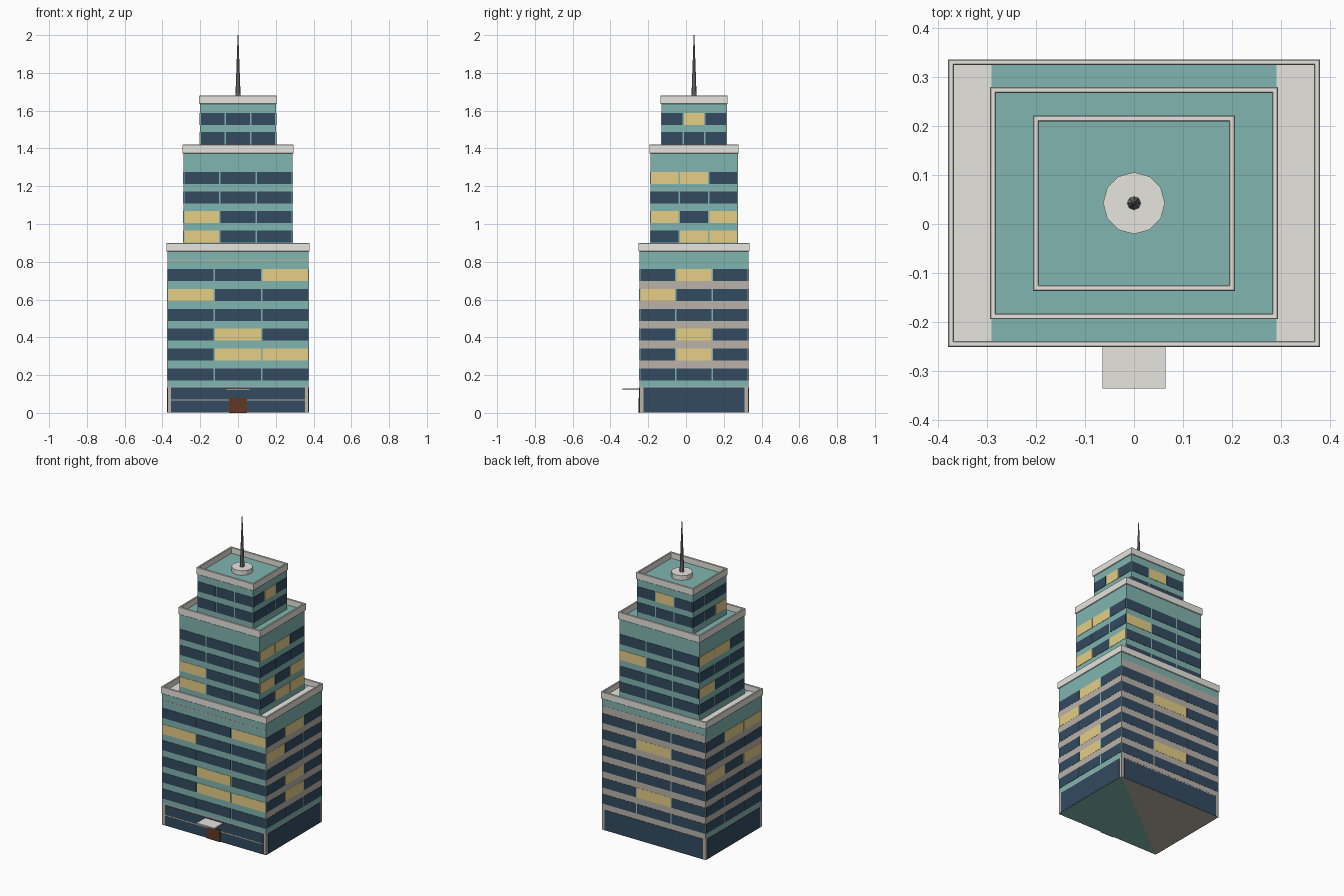
import bpy, bmesh
from math import pi
from mathutils import Matrix, Vector

cube = bpy.data.objects.get("Cube")
if cube:
    bpy.data.objects.remove(cube, do_unlink=True)

CY = 0.0425  # the tower sits slightly behind the entrance canopy


def material(name, rgb):
    m = bpy.data.materials.new(name)
    m.use_nodes = True
    m.diffuse_color = (*rgb, 1)
    bsdf = next(n for n in m.node_tree.nodes if n.type == 'BSDF_PRINCIPLED')
    bsdf.inputs["Base Color"].default_value = (*rgb, 1)
    return m


TEAL = material("teal cladding", (0.22, 0.46, 0.43))
PALE = material("pale concrete", (0.80, 0.78, 0.73))
GREY = material("grey concrete", (0.49, 0.45, 0.40))
NAVY = material("dark glass", (0.033, 0.07, 0.118))
GOLD = material("lit glass", (0.78, 0.62, 0.24))
BROWN = material("door brown", (0.12, 0.04, 0.018))
METAL = material("dark metal", (0.22, 0.215, 0.21))


def finish(name, bm, *mats):
    bmesh.ops.recalc_face_normals(bm, faces=bm.faces)
    me = bpy.data.meshes.new(name)
    bm.to_mesh(me)
    bm.free()
    for m in mats:
        me.materials.append(m)
    ob = bpy.data.objects.new(name, me)
    bpy.context.collection.objects.link(ob)


def add_box(bm, lo, hi, turn=0, index=0):
    """Box between two corners, turned in quarter turns about the tower axis."""
    lo, hi = Vector(lo), Vector(hi)
    mat = (Matrix.Translation((0, CY, 0)) @ Matrix.Rotation(turn * pi / 2, 4, 'Z')
           @ Matrix.Translation((lo + hi) / 2) @ Matrix.Diagonal((*(hi - lo), 1)))
    verts = bmesh.ops.create_cube(bm, size=1, matrix=mat)["verts"]
    for f in {f for v in verts for f in v.link_faces}:
        f.material_index = index


def box(name, lo, hi, mat):
    bm = bmesh.new()
    add_box(bm, lo, hi)
    finish(name, bm, mat)


def parapet(name, hx, hy, z0, z1):
    """Bevelled ring lofted round the four corners."""
    b, w = 0.002, 0.012
    profile = [(0, z0 + b), (0, z1 - b), (b, z1), (w - b, z1),
               (w, z1 - b), (w, z0), (b, z0)]
    bm = bmesh.new()
    loops = [[bm.verts.new((sx * (hx - o), CY + sy * (hy - o), z)) for o, z in profile]
             for sx, sy in ((-1, -1), (1, -1), (1, 1), (-1, 1))]
    n = len(profile)
    for i in range(4):
        a, c = loops[i], loops[(i + 1) % 4]
        for j in range(n):
            k = (j + 1) % n
            bm.faces.new((a[j], c[j], c[k], a[k]))
    finish(name, bm, PALE)


def windows(name, hx, hy, z0, pitch, rows, lit):
    """Three window plates per row on each side; lit holds (side, row, column)."""
    bm = bmesh.new()
    for side in range(4):
        half, depth = (hx, hy) if side % 2 == 0 else (hy, hx)
        step = 2 * half / 3
        for row in range(rows):
            z = z0 + row * pitch
            for col in range(3):
                x = -half + col * step
                add_box(bm, (x + 0.004, -depth - 0.002, z),
                        (x + step - 0.004, -depth + 0.002, z + 0.064),
                        side, int((side, row, col) in lit))
    finish(name, bm, NAVY, GOLD)


# Tiers: sides count front, right, back, left
FRONT, RIGHT, BACK, LEFT = range(4)
tiers = [
    ("lower", 0.374, 0.288, 0.14, 0.862, 0.9, 0.172, 0.105, 6,
     {(FRONT, 1, 1), (FRONT, 1, 2), (FRONT, 2, 1), (FRONT, 4, 0), (FRONT, 5, 2),
      (RIGHT, 1, 1), (RIGHT, 2, 1), (RIGHT, 4, 0), (RIGHT, 5, 1),
      (BACK, 1, 1), (BACK, 4, 1),
      (LEFT, 5, 1), (LEFT, 5, 2), (LEFT, 3, 0), (LEFT, 3, 2)}),
    ("middle", 0.2885, 0.2315, 0.86, 1.38, 1.42, 0.902, 0.1035, 4,
     {(FRONT, 0, 0), (FRONT, 1, 0), (RIGHT, 0, 1), (RIGHT, 0, 2), (RIGHT, 1, 0),
      (RIGHT, 1, 2), (RIGHT, 3, 0), (RIGHT, 3, 1), (BACK, 2, 0),
      (LEFT, 3, 0), (LEFT, 3, 1), (LEFT, 1, 0)}),
    ("upper", 0.2005, 0.1735, 1.38, 1.642, 1.68, 1.422, 0.102, 2,
     {(RIGHT, 1, 1), (BACK, 1, 1), (LEFT, 0, 2)}),
]
for name, hx, hy, z0, roof, top, wz, pitch, rows, lit in tiers:
    box(name + "_walls", (-hx, -hy, z0), (hx, hy, roof), TEAL)
    parapet(name + "_parapet", hx + 0.005, hy + 0.005, roof - 0.007, top)
    windows(name + "_windows", hx, hy, wz, pitch, rows, lit)

# Concrete paving at both ends of the lower roof
hx, hy = tiers[0][1:3]
bm = bmesh.new()
for side in (RIGHT, LEFT):
    add_box(bm, (-hy + 0.006, -hx + 0.006, 0.86), (hy - 0.006, -0.29, 0.864), side)
finish("roof_paving", bm, PALE)

# Concrete bands between the lower windows
bm = bmesh.new()
add_box(bm, (-hx, -hy - 0.001, 0.14), (hx, -hy + 0.001, 0.81), BACK)
for side in (RIGHT, LEFT):
    for row in range(5):
        z = 0.172 + row * 0.105 + 0.064
        add_box(bm, (-hy, -hx - 0.001, z), (hy, -hx + 0.001, z + 0.041), side)
add_box(bm, (-hx, -hy - 0.001, 0.806), (hx, -hy + 0.001, 0.812), FRONT)
finish("concrete_bands", bm, GREY)

# Ground floor with shop glass
box("ground_floor", (-hx, -hy, 0.001), (hx, hy, 0.142), GREY)
bm = bmesh.new()
for side in range(4):
    half, depth = (hx, hy) if side % 2 == 0 else (hy, hx)
    add_box(bm, (-half + 0.02, -depth - 0.002, 0.002),
            (half - 0.02, -depth + 0.002, 0.134), side)
finish("ground_glass", bm, NAVY)
box("glass_transom", (-0.354, -hy - 0.003, 0.066), (0.354, -hy, 0.072), GREY)

# Underside half in cladding colour
bm = bmesh.new()
bm.faces.new([bm.verts.new((sx * hx, CY + sy * hy, 0))
              for sx, sy in ((-1, -1), (1, 1), (1, -1))])
finish("underside_panel", bm, TEAL)

# Entrance
box("door", (-0.047, -hy - 0.006, 0), (0.047, -hy, 0.08), BROWN)
box("canopy", (-0.064, -0.3775, 0.12), (0.064, -hy, 0.128), PALE)


def cone(name, sides, r1, r2, z0, z1, mat):
    bm = bmesh.new()
    bmesh.ops.create_cone(bm, cap_ends=True, segments=sides, radius1=r1, radius2=r2,
                          depth=z1 - z0, matrix=Matrix.Translation((0, CY, (z0 + z1) / 2)))
    finish(name, bm, mat)


# Rooftop mast
cone("mast_base", 12, 0.063, 0.063, 1.64, 1.672, PALE)
cone("mast", 8, 0.014, 0.002, 1.67, 2.0, METAL)
